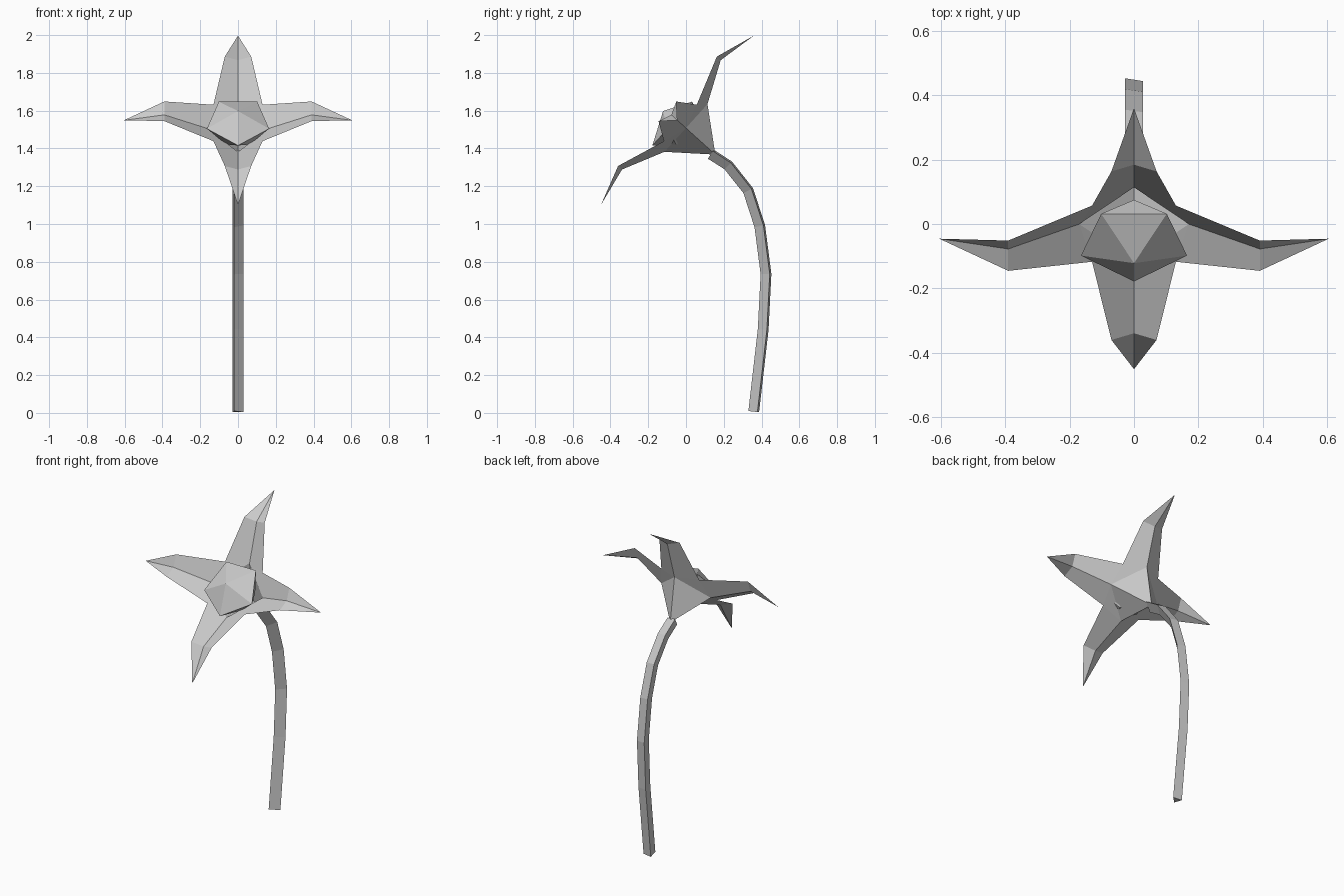
import bpy, bmesh
from math import sin, cos, radians
from mathutils import Vector

if "Cube" in bpy.data.objects:
    bpy.data.objects.remove(bpy.data.objects["Cube"], do_unlink=True)

grey = bpy.data.materials.new("light_grey")
grey.use_nodes = True
colour = (0.6, 0.6, 0.6, 1)
grey.diffuse_color = colour
grey.node_tree.nodes["Principled BSDF"].inputs["Base Color"].default_value = colour

# Tilted frame of the flower head: across, towards the top petal, out of the bloom
ORIGIN = Vector((0, -0.03, 1.535))
ACROSS = Vector((1, 0, 0))
UPWARD = Vector((0, 0.67, 0.742))
FACING = Vector((0, -0.742, 0.67))


def head(p, q, h):
    return ORIGIN + ACROSS * p + UPWARD * q + FACING * h


def ring(radius, h, count, start, q=0):
    angles = [radians(start + 360 * i / count) for i in range(count)]
    return [head(radius * cos(a), q + radius * sin(a), h) for a in angles]


def finish(bm, name, weld=True):
    if weld:
        bmesh.ops.remove_doubles(bm, verts=bm.verts, dist=0.0005)
    bmesh.ops.recalc_face_normals(bm, faces=bm.faces)
    mesh = bpy.data.meshes.new(name)
    bm.to_mesh(mesh)
    bm.free()
    mesh.materials.append(grey)
    obj = bpy.data.objects.new(name, mesh)
    bpy.context.collection.objects.link(obj)
    return obj


def add_face(bm, points):
    bm.faces.new([bm.verts.new(p) for p in points])


# Petals and cup: one creased petal and cup quarter, repeated four times
bm = bmesh.new()
cup_tip = head(0, 0, -0.25)
for quarter in range(4):
    c, s = cos(radians(90 * quarter)), sin(radians(90 * quarter))

    def turn(p, q, h):
        return head(p * c - q * s, p * s + q * c, h)

    root = turn(0.17, 0, -0.04)
    next_root = turn(0, 0.17, -0.04)
    fold = turn(0.39, 0, 0.064)
    tip = turn(0.604, 0, 0.021)
    for side in (-1, 1):
        notch = turn(0.13, 0.13 * side, 0)
        edge = turn(0.39, 0.07 * side, 0.092)
        add_face(bm, [notch, root, fold, edge])
        add_face(bm, [edge, fold, tip])
    add_face(bm, [root, turn(0.13, 0.13, 0), next_root])
    add_face(bm, [root, next_root, cup_tip])
finish(bm, "petals_and_cup")

# Faceted flower centre, a five-sided gem
bm = bmesh.new()
shift = -0.0147
points = ring(0.173, 0.03, 5, -90, shift) + ring(0.105, -0.06, 5, 90, shift)
points += [head(0, shift, 0.11), head(0, shift, -0.12)]
for p in points:
    bm.verts.new(p)
bmesh.ops.convex_hull(bm, input=bm.verts)
finish(bm, "flower_centre")

# Three-sided stem swept along an arching path
path = [(0.365, 0.006), (0.415, 0.44), (0.43, 0.735), (0.397, 0.99),
        (0.335, 1.18), (0.228, 1.315), (0.135, 1.375)]
section = [(-0.02, -0.035), (0.028, 0.013), (-0.028, 0.022)]
bm = bmesh.new()
loops = []
for i, (y, z) in enumerate(path):
    before, after = path[max(i - 1, 0)], path[min(i + 1, len(path) - 1)]
    along = Vector((0, after[0] - before[0], after[1] - before[1])).normalized()
    out = Vector((0, along.z, -along.y))
    loops.append([bm.verts.new(Vector((x, y, z)) + out * d) for x, d in section])
for a, b in zip(loops, loops[1:]):
    for k in range(3):
        n = (k + 1) % 3
        bm.faces.new((a[k], a[n], b[n], b[k]))
bm.faces.new(loops[0])
bm.faces.new(loops[-1])
finish(bm, "stem")
